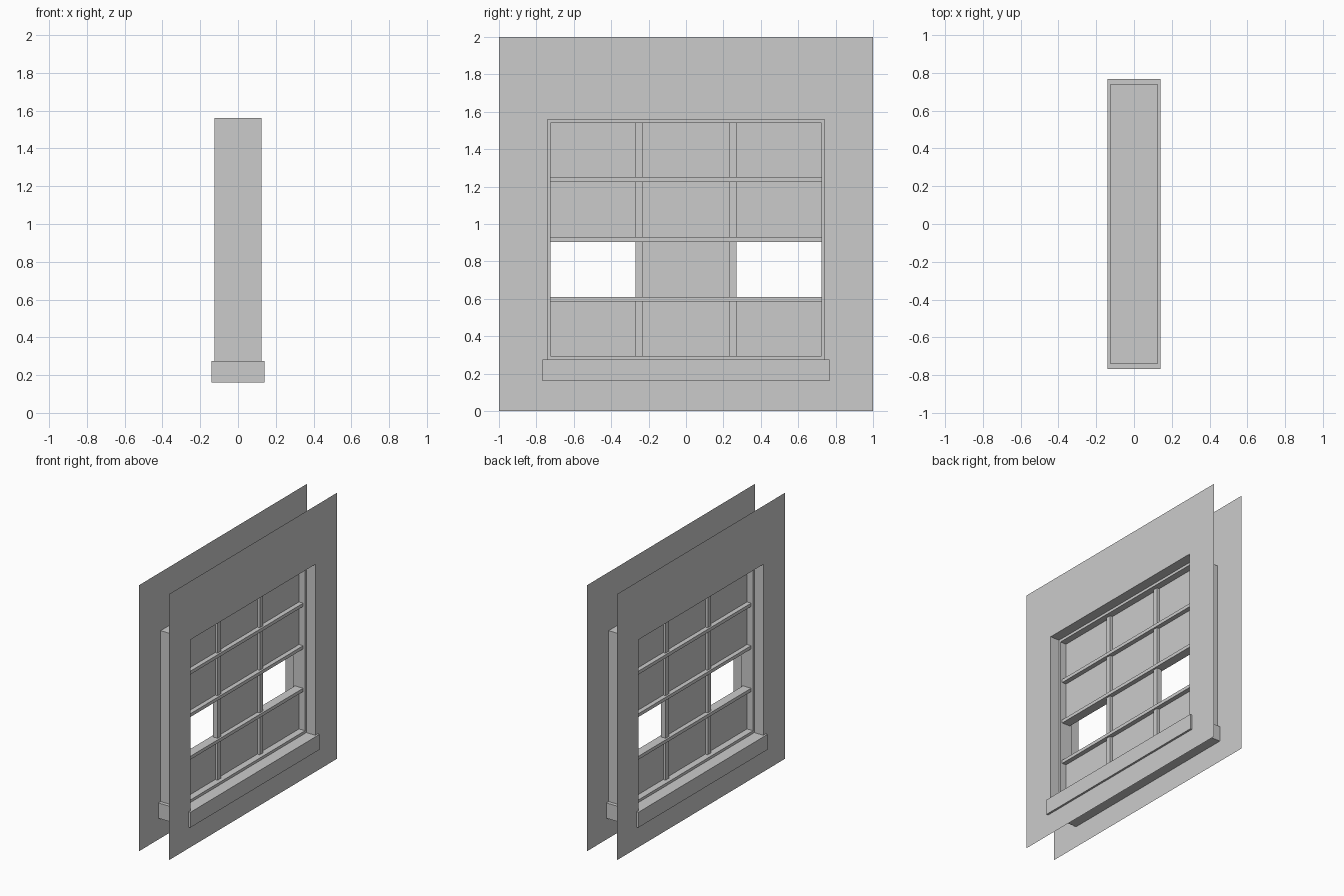
import bpy, bmesh

if "Cube" in bpy.data.objects:
    bpy.data.objects.remove(bpy.data.objects["Cube"])

JAMB_Y, TOP, SILL_TOP = 0.74, 1.56, 0.275      # wall opening
WALL_X, LIP_X = 0.125, 0.05                    # half depths
IN_Y, IN_BOT, IN_TOP = 0.725, 0.295, 1.54      # glazed area


def make(name, polys):
    """Mesh object from a list of polygons (corner coordinates)."""
    bm = bmesh.new()
    for p in polys:
        bm.faces.new([bm.verts.new(c) for c in p])
    bmesh.ops.remove_doubles(bm, verts=bm.verts, dist=1e-5)
    bmesh.ops.recalc_face_normals(bm, faces=bm.faces)
    me = bpy.data.meshes.new(name)
    bm.to_mesh(me)
    bm.free()
    ob = bpy.data.objects.new(name, me)
    bpy.context.collection.objects.link(ob)
    return ob


def rings(y0, z0, y1, z1):
    return [(y0, z0), (y1, z0), (y1, z1), (y0, z1)]


def ring_face(x, outer, inner):
    """Flat rectangular border at depth x."""
    return [[(x, *outer[i]), (x, *outer[(i + 1) % 4]),
             (x, *inner[(i + 1) % 4]), (x, *inner[i])] for i in range(4)]


def tube(half, loop):
    """Open rectangular sleeve running through the depth."""
    return [[(-half, *loop[i]), (half, *loop[i]),
             (half, *loop[(i + 1) % 4]), (-half, *loop[(i + 1) % 4])] for i in range(4)]


def box(name, half_x, y0, y1, z0, z1):
    bpy.ops.mesh.primitive_cube_add(size=1, location=(0, (y0 + y1) / 2, (z0 + z1) / 2))
    ob = bpy.context.object
    ob.name = name
    ob.scale = (2 * half_x, y1 - y0, z1 - z0)
    bpy.ops.object.transform_apply(location=False, rotation=False, scale=True)


opening = rings(-JAMB_Y, SILL_TOP, JAMB_Y, TOP)
glazed = rings(-IN_Y, IN_BOT, IN_Y, IN_TOP)

# Two thin wall skins with the window opening
for side, x in (("inner", -WALL_X), ("outer", WALL_X)):
    make(side + "_wall", ring_face(x, rings(-1, 0, 1, 2), opening))

# Reveal lining the opening between the skins
make("reveal", tube(WALL_X, opening))

# Sash frame standing proud inside the reveal
make("sash_frame", ring_face(LIP_X, opening, glazed) + ring_face(-LIP_X, opening, glazed)
     + tube(LIP_X, glazed) + tube(LIP_X, opening))

# Sill through both walls
box("sill", 0.14, -0.767, 0.767, 0.16, SILL_TOP)

# Glazing bars: rails are deeper than the uprights
rails = [(0.585, 0.61), (0.905, 0.93), (1.225, 1.25)]
uprights = [(-0.27, -0.23), (0.23, 0.27)]
for z0, z1 in rails:
    box("horizontal_bar", 0.034, -IN_Y, IN_Y, z0, z1)
for y0, y1 in uprights:
    box("vertical_bar", 0.02, y0, y1, IN_BOT, IN_TOP)

# Glass panes, with two missing in the second row
cols = [(-IN_Y, -0.27), (-0.23, 0.23), (0.27, IN_Y)]
rows = [(IN_BOT, 0.585), (0.61, 0.905), (0.93, 1.225), (1.25, IN_TOP)]
for r, (z0, z1) in enumerate(rows):
    for c, (y0, y1) in enumerate(cols):
        if r == 1 and c != 1:
            continue
        make("glass_pane", [[(0, *p) for p in rings(y0, z0, y1, z1)]])
